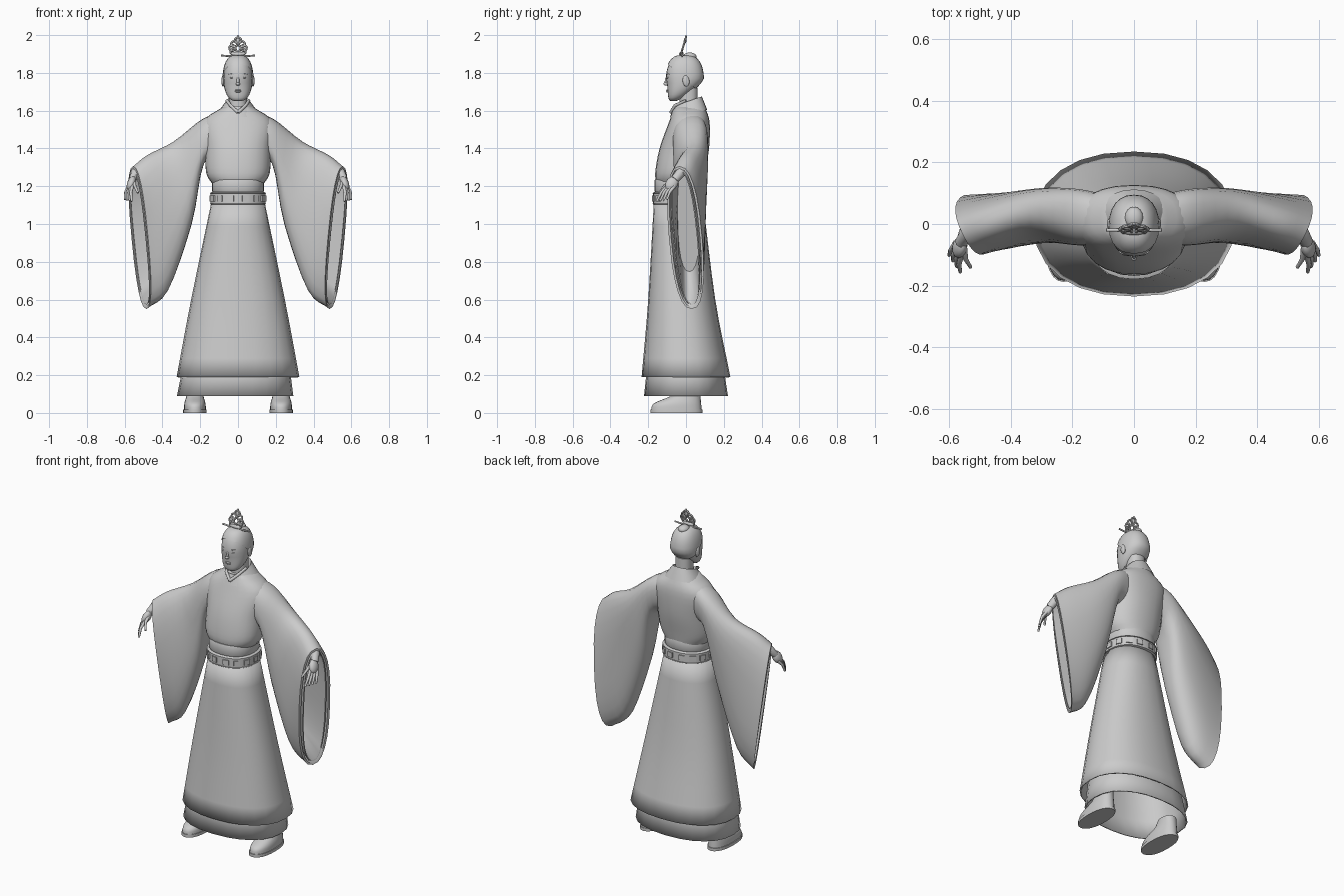
import bpy, bmesh, math
from mathutils import Vector

cube = bpy.data.objects.get("Cube")
if cube:
    bpy.data.objects.remove(cube, do_unlink=True)

grey = bpy.data.materials.new("plain_grey")
grey.use_nodes = True
grey.diffuse_color = (0.6, 0.6, 0.6, 1)
grey.node_tree.nodes["Principled BSDF"].inputs["Base Color"].default_value = grey.diffuse_color


def finish(obj, name, angle=45):
    obj.name = name
    obj.data.materials.clear()
    obj.data.materials.append(grey)
    bpy.ops.object.select_all(action='DESELECT')
    obj.select_set(True)
    bpy.context.view_layer.objects.active = obj
    bpy.ops.object.shade_smooth_by_angle(angle=math.radians(angle))
    return obj


def blend(start, end, amount):
    return tuple(a + (b - a) * amount for a, b in zip(start, end))


def spline(keys, steps=4):
    """Smooth run of sections through a few key sections."""
    before = blend(keys[1], keys[0], 2)
    after = blend(keys[-2], keys[-1], 2)
    chain = [before, *keys, after]
    result = []
    for group in zip(chain, chain[1:], chain[2:], chain[3:]):
        for step in range(steps):
            t = step / steps
            result.append(tuple(
                q + t / 2 * (r - p + t * (2 * p - 5 * q + 4 * r - s + t * (3 * (q - r) + s - p)))
                for p, q, r, s in zip(*group)))
    return result + [keys[-1]]


def skin(name, loops, capped=True, angle=45, cut=None):
    """Join equal-length point loops into one surface."""
    bm = bmesh.new()
    rows = [[bm.verts.new(point) for point in loop] for loop in loops]
    for low, high in zip(rows, rows[1:]):
        for i in range(len(low)):
            bm.faces.new((low[i - 1], low[i], high[i], high[i - 1]))
    if capped:
        bm.faces.new(rows[0])
        bm.faces.new(rows[-1])
    bmesh.ops.recalc_face_normals(bm, faces=bm.faces)
    if cut:
        bmesh.ops.bisect_plane(bm, geom=bm.verts[:] + bm.edges[:] + bm.faces[:],
                               plane_co=cut[0], plane_no=cut[1], clear_inner=True)
    mesh = bpy.data.meshes.new(name)
    bm.to_mesh(mesh)
    bm.free()
    obj = bpy.data.objects.new(name, mesh)
    bpy.context.collection.objects.link(obj)
    return finish(obj, name, angle)


def oval(count=24, squareness=0.88):
    """Angles with rounded-square cosine and sine."""
    for i in range(count):
        angle = math.tau * i / count
        c, s = math.cos(angle), math.sin(angle)
        yield (angle, math.copysign(abs(c) ** squareness, c),
               math.copysign(abs(s) ** squareness, s))


def ring(z, width, front, back, tilt=0, centre=0):
    """Rounded horizontal section; tilt lifts the back."""
    middle, depth = (back + front) / 2, (back - front) / 2
    return [(centre + width * c, middle + depth * s, z + tilt * depth * s) for _, c, s in oval()]


def tube(name, points, start_radius, end_radius):
    """Tapered round tube along a path."""
    path = [Vector(point) for point in points]
    last = len(path) - 1
    loops = []
    for i, point in enumerate(path):
        along = path[min(i + 1, last)] - path[max(i - 1, 0)]
        across = along.cross(Vector((0.3, 1, 0.2))).normalized()
        over = along.cross(across).normalized()
        radius = start_radius + (end_radius - start_radius) * i / last
        loops.append([point + radius * (across * c + over * s) for _, c, s in oval(8, 1)])
    return skin(name, loops, angle=60)


def ball(name, location, scale, rotation=(0, 0, 0)):
    bpy.ops.mesh.primitive_uv_sphere_add(segments=16, ring_count=10,
                                         location=location, rotation=rotation)
    bpy.context.object.scale = scale
    return finish(bpy.context.object, name)


# Outer and under skirts, open at the hem
for name, keys in (
        ("under_skirt", [(0.09, 0.308, -0.222, 0.222, 0, -0.015),
                         (0.5, 0.24, -0.18, 0.16, 0, 0)]),
        ("skirt", [(0.19, 0.325, -0.235, 0.235), (0.6, 0.248, -0.2, 0.155),
                   (1.12, 0.14, -0.17, 0.09)])):
    cloth = skin(name, [ring(*section) for section in spline(keys)], capped=False)
    thickness = cloth.modifiers.new("thickness", 'SOLIDIFY')
    thickness.thickness = 0.008

# Bodice with a loose fold over the waist
skin("bodice", [ring(*section) for section in spline([
    (1.21, 0.135, -0.155, 0.09), (1.27, 0.168, -0.163, 0.1), (1.4, 0.175, -0.14, 0.122),
    (1.54, 0.185, -0.09, 0.125), (1.62, 0.08, -0.06, 0.1)])])


def waistband(name, bottom, top, swell):
    """Band with bevelled rims around the waist."""
    bevel = 0.006
    skin(name, [ring(z, 0.135 + grow, -0.165 - grow, 0.09 + grow) for z, grow in (
        (bottom, 0), (bottom + bevel, swell), (top - bevel, swell), (top, 0))], angle=30)


# Sash, belt, rims and plaques
waistband("sash", 1.17, 1.235, 0.003)
waistband("belt", 1.1, 1.17, 0.01)
waistband("lower_belt_rim", 1.1, 1.113, 0.014)
waistband("upper_belt_rim", 1.157, 1.17, 0.014)
for angle, c, s in oval(14):
    bpy.ops.mesh.primitive_cube_add(size=1, location=(0.145 * c, 0.137 * s - 0.0375, 1.135),
                                    rotation=(0, 0, angle))
    bpy.context.object.scale = (0.01, 0.035, 0.03)
    finish(bpy.context.object, "belt_plaque", 30)

# Standing collar, folded over to an inside face
collar_foot = (1.585, 0.11, -0.085, 0.112, 0.2)
collar_edge = (1.65, 0.06, -0.062, 0.084, 0.35)
collar_inside = (1.6, 0.05, -0.05, 0.07, 0.3)
skin("collar", [ring(*section) for section in (
    collar_foot, blend(collar_foot, collar_edge, 0.5), collar_edge,
    blend(collar_edge, collar_inside, 0.5), collar_inside)], capped=False)

# Neck, head and swept-back hair
skin("neck", [ring(z, 0.048, -0.035, 0.062) for z in (1.58, 1.72)])


def head_sections(swell):
    """Egg whose lower half narrows forward into a chin."""
    steps = 16
    for i in range(1, steps):
        angle = math.pi * i / steps
        girth = math.sin(angle) ** 0.7
        jaw = max(0, math.cos(angle))
        middle = -0.008 - 0.06 * jaw ** 1.5
        depth = (0.098 - 0.045 * jaw) * girth + swell
        yield ring(1.77 - (0.12 + swell) * math.cos(angle), 0.077 * girth + swell,
                   middle - depth, middle + depth)


skin("head", head_sections(0), angle=70)
skin("hair", head_sections(0.005), angle=70, cut=((0, -0.1, 1.85), (0, 0.66, 0.75)))
ball("hair_bun", (0, 0.02, 1.886), (0.03, 0.036, 0.022))

# Face
ball("nose", (0, -0.103, 1.742), (0.011, 0.017, 0.01))
ball("nose_bridge", (0, -0.1, 1.76), (0.008, 0.012, 0.028), (-0.2, 0, 0))
for name, z in (("upper_lip", 1.708), ("lower_lip", 1.701)):
    ball(name, (0, -0.097, z), (0.016, 0.008, 0.005))
for side in (-1, 1):
    ball("eye", (side * 0.03, -0.092, 1.775), (0.014, 0.01, 0.006), (0, 0, side / 4))
    ball("brow", (side * 0.03, -0.093, 1.793), (0.02, 0.008, 0.003), (0, 0, side / 4))
    ball("ear", (side * 0.079, 0, 1.757), (0.009, 0.018, 0.03), (0.15, 0, 0))

# Openwork hair ornament leaning back, and its pin
for level in range(4):
    for side in (-1, 1):
        bpy.ops.mesh.primitive_torus_add(
            major_segments=16, minor_segments=6, rotation=(1.3, 0, 0),
            location=(side * 0.03 * math.sin(level * 0.75), -0.006 * level - 0.005,
                      1.972 - 0.02 * level),
            major_radius=0.016, minor_radius=0.006)
        finish(bpy.context.object, "ornament_curl")
ball("ornament_gem", (0, -0.005, 1.97), (0.01, 0.007, 0.014))
ball("ornament_base", (0, -0.024, 1.9), (0.04, 0.012, 0.012))
ball("ornament_tip", (0, 0, 1.99), (0.006, 0.005, 0.01))
tube("hair_pin", [(x, -0.02, 1.888 + x * x / 2) for x in (-0.09, -0.05, 0.05, 0.09)],
     0.005, 0.005)


def sleeve_ring(side, section, inset=0):
    """Tall section between a top and a bottom point."""
    top_x, top_z, low_x, low_z, top_y, low_y, depth, skew = section
    loop = []
    for _, c, s in oval(squareness=0.82):
        rise = (1 + c) / 2
        out = (depth - inset) * s
        loop.append((side * (low_x + (top_x - low_x) * rise + skew * out),
                     low_y + (top_y - low_y) * rise + out,
                     low_z + (top_z - low_z) * rise - inset * c))
    return loop


sleeve = spline([
    (0.07, 1.6, 0.08, 1.36, 0.02, 0, 0.08, 0), (0.19, 1.555, 0.18, 1.32, 0.035, 0.01, 0.09, 0),
    (0.34, 1.437, 0.245, 1, 0.045, 0.01, 0.085, 0), (0.48, 1.365, 0.37, 0.65, 0, 0.02, 0.09, 0.2),
    (0.555, 1.305, 0.485, 0.55, -0.035, 0.03, 0.088, 0.5)])
cuff, deep = sleeve[-1], sleeve[-6]

for side, label in ((1, "left"), (-1, "right")):
    # Wide hanging sleeve with hollow cuff and inner lining
    skin(label + "_sleeve", [sleeve_ring(side, section) for section in sleeve]
         + [sleeve_ring(side, cuff, 0.012), sleeve_ring(side, deep, 0.012)])
    skin(label + "_sleeve_lining", [
        sleeve_ring(side, deep, 0.014), sleeve_ring(side, cuff, 0.022),
        sleeve_ring(side, cuff, 0.028), sleeve_ring(side, deep, 0.03)])
    # Lapel
    tube(label + "_lapel", [(side * 0.058, 0, 1.653), (side * 0.04, -0.058, 1.628),
                            (0, -0.08, 1.59)], 0.008, 0.009)
    # Wrist, palm, four fanned fingers and a thumb
    tube(label + "_wrist", [(side * 0.48, 0.01, 1.32), (side * 0.545, -0.03, 1.27),
                            (side * 0.56, -0.06, 1.235)], 0.03, 0.022)
    ball(label + "_palm", (side * 0.565, -0.075, 1.215), (0.022, 0.032, 0.042),
         (-0.55, -side * 0.35, 0))
    digits = [((0.55, -0.08, 1.225), (0.53, -0.14, 1.165))]
    for i in range(4):
        digits.append(((0.56 + 0.006 * i, -0.1 + 0.013 * i, 1.2),
                       (0.563 + 0.012 * i, -0.155 + 0.018 * i, 1.12 + 0.003 * i)))
    for root, tip in digits:
        knuckle = Vector(blend(root, tip, 0.5)) + Vector((0.006, -0.004, 0.006))
        tube(label + "_finger", [(side * x, y, z) for x, y, z in (root, knuckle, tip)],
             0.01, 0.006)
    # Shoe with a sole, rising to the ankle
    skin(label + "_sole", [ring(z, 0.062, -0.188, 0.087, centre=side * 0.228)
                           for z in (0, 0.018)])
    skin(label + "_shoe", [ring(*section, centre=side * 0.228) for section in spline([
        (0.01, 0.058, -0.185, 0.083), (0.05, 0.056, -0.17, 0.08),
        (0.09, 0.045, -0.08, 0.076), (0.13, 0.042, -0.045, 0.072)])])
